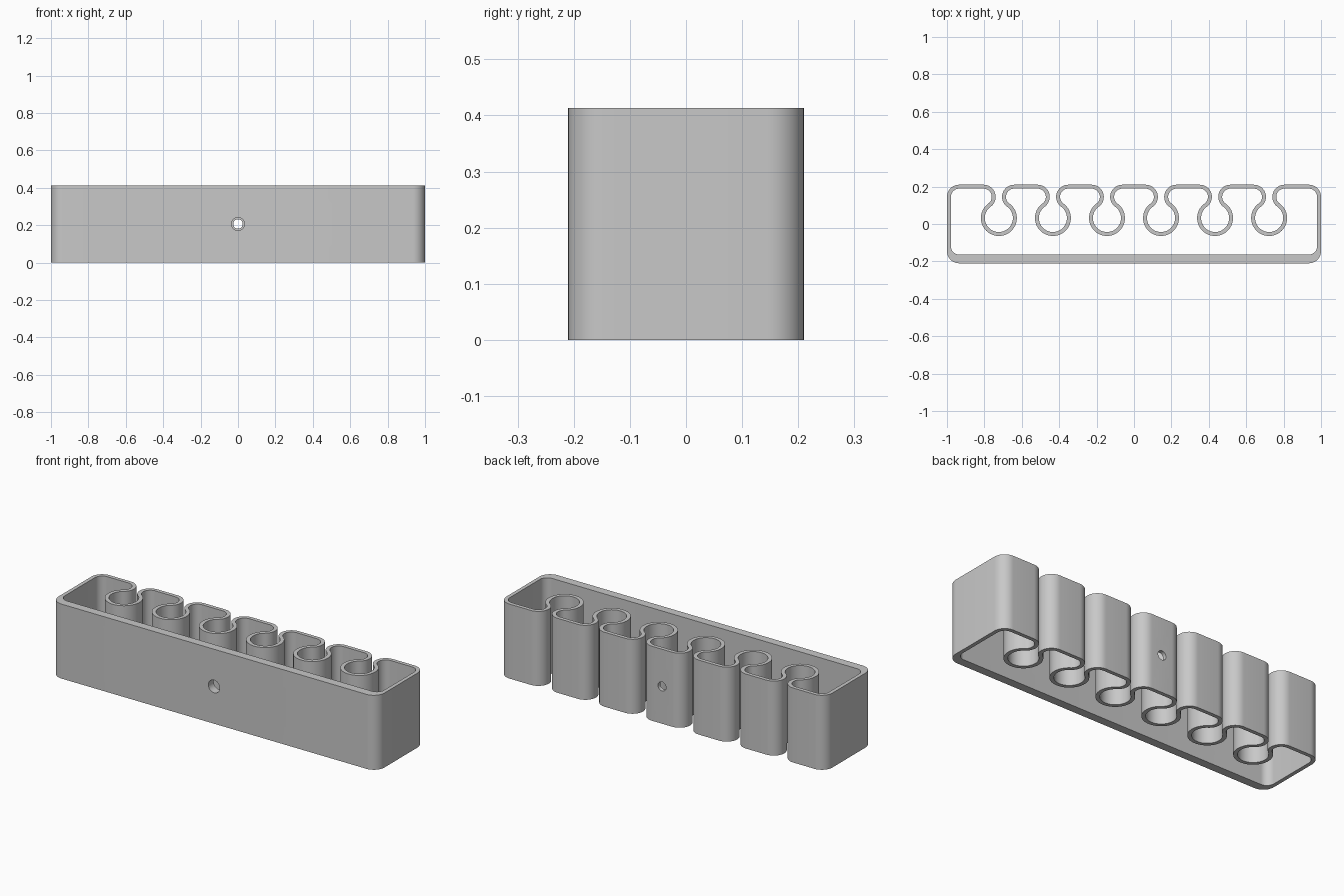
import bpy, bmesh
from math import radians, degrees, sin, cos, atan2, hypot, pi

cube = bpy.data.objects.get("Cube")
if cube:
    bpy.data.objects.remove(cube, do_unlink=True)

HEIGHT = 0.413
HALF_X, HALF_Y = 1.0, 0.21
WALL, FRONT_WALL = 0.021, 0.047
CORNER = 0.065
SLOTS, PITCH = 6, 0.289
BORE, BORE_Y, HALF_GAP = 0.075, 0.032, 0.017

grey = bpy.data.materials.new("plain grey")
grey.use_nodes = True
COLOUR = (0.58, 0.58, 0.58, 1)
grey.diffuse_color = COLOUR
grey.node_tree.nodes["Principled BSDF"].inputs["Base Color"].default_value = COLOUR


def arc(cx, cy, r, start, end, steps):
    angles = [radians(start + (end - start) * i / steps) for i in range(steps + 1)]
    return [(cx + r * cos(a), cy + r * sin(a)) for a in angles]


def outline(inset, front_inset):
    """Counter-clockwise plan, offset inwards by the wall thickness."""
    r = CORNER - inset
    x = HALF_X - CORNER
    back = HALF_Y - CORNER
    front = -HALF_Y + front_inset + r
    lip = HALF_GAP + CORNER
    turn = degrees(atan2(back - BORE_Y, lip))
    # front corners, then the right back corner
    pts = arc(-x, front, r, 180, 270, 12)
    pts += arc(x, front, r, 270, 360, 12)
    pts += arc(x, back, r, 0, 90, 12)
    # keyhole slots: rounded lip, round bore, rounded lip
    for i in reversed(range(SLOTS)):
        c = (i - (SLOTS - 1) / 2) * PITCH
        pts += arc(c + lip, back, r, 90, 180 + turn, 18)
        pts += arc(c, BORE_Y, BORE + inset, turn, -180 - turn, 40)[1:-1]
        pts += arc(c - lip, back, r, -turn, 90, 18)
    pts += arc(-x, back, r, 90, 180, 12)
    return pts


# Slotted body: one continuous wall open at top and bottom
bm = bmesh.new()
loops = []
for plan in (outline(0, 0), outline(WALL, FRONT_WALL)):
    for z in (0, HEIGHT):
        loops.append([bm.verts.new((x, y, z)) for x, y in plan])
out_low, out_high, in_low, in_high = loops
ring = [out_low, out_high, in_high, in_low]
count = len(out_low)
for a, b in zip(ring, ring[1:] + ring[:1]):
    for i in range(count):
        j = (i + 1) % count
        bm.faces.new((a[i], a[j], b[j], b[i]))
bmesh.ops.recalc_face_normals(bm, faces=bm.faces)
mesh = bpy.data.meshes.new("slotted_body")
bm.to_mesh(mesh)
bm.free()
mesh.materials.append(grey)
body = bpy.data.objects.new("slotted_body", mesh)
bpy.context.collection.objects.link(body)
bpy.context.view_layer.objects.active = body
body.select_set(True)


# Screw hole in the front wall and a narrower one in the back wall
def drill(name, radius, y):
    bpy.ops.mesh.primitive_cylinder_add(vertices=40, radius=radius, depth=0.12,
                                        location=(0, y, HEIGHT / 2),
                                        rotation=(pi / 2, 0, 0))
    cutter = bpy.context.object
    cutter.name = name
    cutter.hide_render = True
    cutter.data.materials.append(grey)
    bpy.context.view_layer.objects.active = body
    mod = body.modifiers.new(name, "BOOLEAN")
    mod.operation = "DIFFERENCE"
    mod.solver = "EXACT"
    mod.object = cutter
    bpy.ops.object.modifier_apply(modifier=mod.name)
    bpy.data.objects.remove(cutter, do_unlink=True)


drill("front_hole", 0.035, -HALF_Y)
drill("back_hole", 0.025, HALF_Y)

bpy.ops.object.select_all(action="DESELECT")
body.select_set(True)
bpy.context.view_layer.objects.active = body
bpy.ops.object.shade_smooth_by_angle(angle=radians(30))
